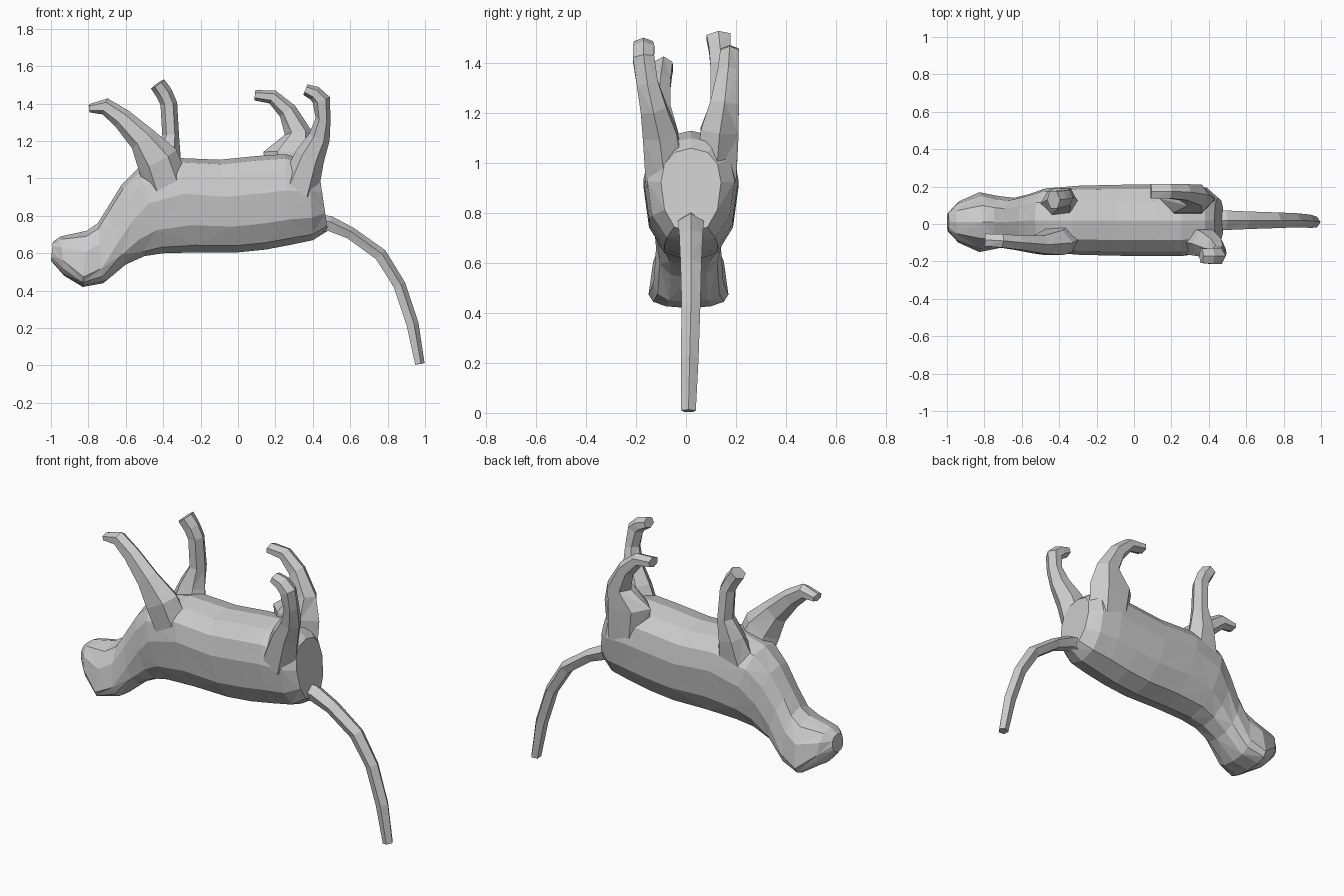
import bpy, bmesh, math
from mathutils import Vector


def loft(name, rings, cap_push=0.0):
    """Skin a list of equal-length rings with flat triangles, closing both ends."""
    bm = bmesh.new()
    loops = [[bm.verts.new(p) for p in ring] for ring in rings]
    n = len(loops[0])
    for k, (a, b) in enumerate(zip(loops, loops[1:])):
        for i in range(n):
            j = (i + 1) % n
            if (i + k) % 2:
                bm.faces.new((a[i], a[j], b[j]))
                bm.faces.new((a[i], b[j], b[i]))
            else:
                bm.faces.new((a[i], a[j], b[i]))
                bm.faces.new((a[j], b[j], b[i]))
    bm.faces.new(loops[0][::-1])
    bm.faces.new(loops[-1])
    bmesh.ops.triangulate(bm, faces=[f for f in bm.faces if len(f.verts) > 4])
    bmesh.ops.recalc_face_normals(bm, faces=bm.faces)
    mesh = bpy.data.meshes.new(name)
    bm.to_mesh(mesh)
    bm.free()
    ob = bpy.data.objects.new(name, mesh)
    bpy.context.collection.objects.link(ob)
    return ob


def body_ring(xt, zt, xb, zb, w, yc, t, n=12):
    """Tilted egg section from a top and a bottom point; t = height of widest line."""
    pts = []
    for i in range(n):
        a = 2 * math.pi * i / n
        c, s = math.cos(a), math.sin(a)
        c = math.copysign(abs(c) ** 0.85, c)
        s = math.copysign(abs(s) ** 0.9, s)
        h = t + (1 - t) * s if s > 0 else t + t * s
        pts.append((xb + (xt - xb) * h, yc + w * c, zb + (zt - zb) * h))
    return pts


def limb(name, path, n=6):
    """Tube along x, y, z points with in-plane and sideways half widths."""
    pts = [Vector(p[:3]) for p in path]
    rings = []
    for k, (x, y, z, r, ry) in enumerate(path):
        tan = (pts[min(k + 1, len(pts) - 1)] - pts[max(k - 1, 0)]).normalized()
        side = Vector((0, 1, 0))
        side = (side - tan * side.dot(tan)).normalized()
        up = tan.cross(side)
        rings.append([pts[k] + up * r * math.cos(a) + side * ry * 1.1 * math.sin(a)
                      for a in (2 * math.pi * i / n for i in range(n))])
    return loft(name, rings)


# Head, neck and trunk: top x, z, bottom x, z, half width, centre y, widest height
sections = [
    (-0.99, 0.66, -1.00, 0.56, 0.05, 0.01, 0.5),
    (-0.95, 0.69, -0.93, 0.48, 0.11, 0.01, 0.4),
    (-0.81, 0.72, -0.83, 0.42, 0.16, 0.01, 0.18),
    (-0.75, 0.76, -0.72, 0.44, 0.14, 0.01, 0.25),
    (-0.70, 0.84, -0.60, 0.54, 0.13, 0.01, 0.4),
    (-0.62, 0.97, -0.50, 0.585, 0.145, 0.015, 0.5),
    (-0.53, 1.06, -0.40, 0.60, 0.17, 0.02, 0.58),
    (-0.33, 1.11, -0.22, 0.605, 0.185, 0.02, 0.62),
    (-0.10, 1.10, 0.00, 0.605, 0.19, 0.02, 0.6),
    (0.10, 1.12, 0.15, 0.62, 0.19, 0.02, 0.6),
    (0.25, 1.13, 0.28, 0.645, 0.19, 0.02, 0.6),
    (0.38, 1.10, 0.40, 0.67, 0.175, 0.02, 0.6),
    (0.43, 1.06, 0.48, 0.72, 0.12, 0.02, 0.6),
]
loft("body", [body_ring(*s) for s in sections])

# Front legs, raised in the air
limb("front_leg_near", [
    (-0.38, -0.07, 0.96, 0.12, 0.08), (-0.43, -0.10, 1.10, 0.115, 0.07),
    (-0.51, -0.11, 1.21, 0.075, 0.05), (-0.62, -0.10, 1.32, 0.055, 0.04),
    (-0.71, -0.09, 1.385, 0.045, 0.038), (-0.795, -0.085, 1.375, 0.022, 0.035)])
limb("front_leg_far", [
    (-0.40, 0.10, 0.98, 0.12, 0.08), (-0.385, 0.13, 1.12, 0.08, 0.065),
    (-0.36, 0.145, 1.23, 0.045, 0.05), (-0.37, 0.14, 1.40, 0.045, 0.045),
    (-0.395, 0.135, 1.455, 0.045, 0.045), (-0.43, 0.13, 1.505, 0.043, 0.05)])

# Hind legs, with broad thighs sunk into the trunk
limb("hind_leg_near", [
    (0.32, -0.08, 0.93, 0.11, 0.085), (0.385, -0.105, 1.12, 0.08, 0.072),
    (0.435, -0.13, 1.22, 0.058, 0.055), (0.455, -0.155, 1.32, 0.04, 0.045),
    (0.445, -0.17, 1.42, 0.048, 0.045), (0.41, -0.17, 1.455, 0.04, 0.045),
    (0.36, -0.17, 1.475, 0.03, 0.04)])
limb("hind_leg_far", [
    (0.30, 0.12, 0.93, 0.13, 0.085), (0.285, 0.135, 1.13, 0.15, 0.08),
    (0.325, 0.155, 1.24, 0.075, 0.06), (0.265, 0.17, 1.36, 0.05, 0.045),
    (0.185, 0.175, 1.435, 0.038, 0.04), (0.09, 0.175, 1.445, 0.028, 0.04)])

# Tail, hanging to the ground
limb("tail", [
    (0.40, 0.02, 0.75, 0.06, 0.05), (0.49, 0.02, 0.755, 0.045, 0.05),
    (0.60, 0.02, 0.705, 0.036, 0.045), (0.76, 0.02, 0.59, 0.038, 0.04),
    (0.86, 0.02, 0.43, 0.036, 0.036), (0.93, 0.015, 0.22, 0.036, 0.034),
    (0.97, 0.01, 0.008, 0.028, 0.028)], n=5)
